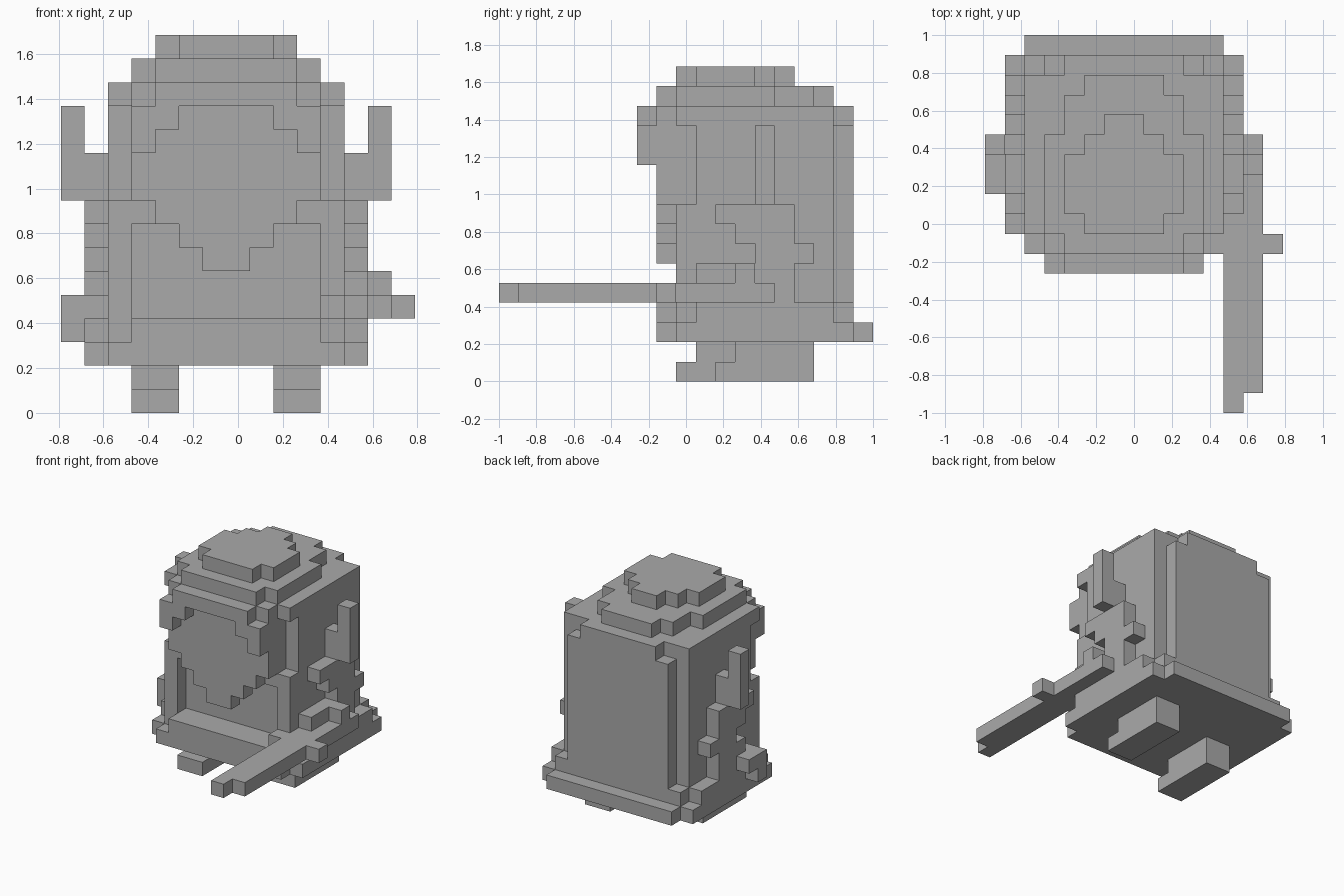
import bpy
import bmesh
from mathutils import Vector

cube = bpy.data.objects.get("Cube")
if cube:
    bpy.data.objects.remove(cube, do_unlink=True)

UNIT = 2 / 19                       # size of one block
ORIGIN = Vector((-7.5, -9.5, 0))    # grid corner, in blocks
MIDDLE = 7                          # symmetry plane of the body, in blocks

grey = bpy.data.materials.new("plain_grey")
grey.use_nodes = True
colour = (0.4, 0.4, 0.4, 1)
grey.diffuse_color = colour
grey.node_tree.nodes["Principled BSDF"].inputs["Base Color"].default_value = colour


def block(x, y, z):
    """All grid cells of a box given by its start and end on each axis."""
    return {(i, j, k) for i in range(*x) for j in range(*y) for k in range(*z)}


def centred(half, y, z):
    """A box that is symmetric about the middle of the body."""
    return block((MIDDLE - half, MIDDLE + half), y, z)


def mirrored(cells):
    return {(2 * MIDDLE - 1 - i, j, k) for i, j, k in cells}


def build(name, *groups):
    """Join groups of cells into one object that keeps only its outer skin."""
    cells = set().union(*groups)
    bm = bmesh.new()
    corners = {}

    def corner(point):
        key = tuple(point)
        if key not in corners:
            corners[key] = bm.verts.new((Vector(key) + ORIGIN) * UNIT)
        return corners[key]

    for cell in sorted(cells):
        for axis in range(3):
            u, v = (axis + 1) % 3, (axis + 2) % 3
            for side in (0, 1):
                beside = list(cell)
                beside[axis] += 2 * side - 1
                if tuple(beside) in cells:
                    continue
                loop = []
                for a, b in ((0, 0), (1, 0), (1, 1), (0, 1)):
                    point = list(cell)
                    point[axis] += side
                    point[u] += a
                    point[v] += b
                    loop.append(corner(point))
                bm.faces.new(loop if side else loop[::-1])
    mesh = bpy.data.meshes.new(name)
    bm.to_mesh(mesh)
    bm.free()
    mesh.materials.append(grey)
    obj = bpy.data.objects.new(name, mesh)
    bpy.context.collection.objects.link(obj)
    return obj


# Feet, one a step ahead of the other
foot = block(x=(3, 5), y=(9, 14), z=(0, 1)) | block(x=(3, 5), y=(10, 14), z=(1, 2))
build("right_foot", foot)
build("left_foot", {(i, j + 2, k) for i, j, k in mirrored(foot)})

# Flared hem of the robe
build("robe_hem",
      centred(half=6, y=(9, 18), z=(2, 3)),
      centred(half=5, y=(8, 19), z=(2, 3)),
      centred(half=6, y=(10, 17), z=(3, 4)),
      centred(half=5, y=(9, 18), z=(3, 4)),
      centred(half=4, y=(8, 9), z=(3, 4)))

# Body with stepped corners
build("body",
      centred(half=5, y=(10, 17), z=(4, 13)),
      centred(half=4, y=(17, 18), z=(4, 13)),
      centred(half=4, y=(9, 10), z=(9, 13)))

# Open coat edges that run up to the collar
coat = block(x=(2, 3), y=(9, 10), z=(4, 9)) | block(x=(3, 7), y=(9, 10), z=(8, 9))
build("coat_front", coat, mirrored(coat))

# Face, and a beard narrowing to a point
build("face_and_beard",
      centred(half=4, y=(8, 9), z=(9, 13)),
      *(centred(half=step, y=(8, 9), z=(5 + step, 6 + step)) for step in (1, 2, 3)))

# Brow arch around the face
brow = block(x=(3, 4), y=(7, 8), z=(11, 13)) | block(x=(4, 5), y=(7, 8), z=(12, 13))
build("brow_arch", brow, mirrored(brow), centred(half=3, y=(7, 8), z=(13, 14)))

# Domed cap in three steps
build("cap",
      centred(half=4, y=(8, 9), z=(13, 14)),
      centred(half=5, y=(9, 17), z=(13, 14)),
      centred(half=3, y=(17, 18), z=(13, 14)),
      centred(half=3, y=(8, 16), z=(14, 15)),
      centred(half=4, y=(9, 14), z=(14, 15)),
      centred(half=2, y=(16, 17), z=(14, 15)),
      centred(half=2, y=(9, 14), z=(15, 16)),
      centred(half=3, y=(10, 13), z=(15, 16)),
      centred(half=1, y=(14, 15), z=(15, 16)))

# Horns
horn = block(x=(12, 14), y=(13, 14), z=(9, 11)) | block(x=(13, 14), y=(13, 14), z=(11, 13))
build("left_horn", horn)
build("right_horn", mirrored(horn))

# Sleeves, bent at the elbow
sleeve = (block(x=(12, 13), y=(11, 15), z=(8, 9))
          | block(x=(12, 13), y=(12, 15), z=(7, 8))
          | block(x=(12, 13), y=(13, 16), z=(6, 7))
          | block(x=(12, 13), y=(12, 15), z=(5, 6))
          | block(x=(12, 13), y=(14, 15), z=(4, 5)))
build("left_arm", sleeve,
      block(x=(12, 13), y=(10, 12), z=(5, 6)),
      block(x=(13, 14), y=(12, 13), z=(5, 6)))
build("right_arm", mirrored(sleeve),
      block(x=(1, 2), y=(11, 14), z=(4, 5)))
build("right_hand",
      block(x=(0, 1), y=(11, 13), z=(4, 5)),
      block(x=(0, 1), y=(11, 12), z=(3, 4)))

# Sword held forward in the left hand
build("sword",
      block(x=(12, 13), y=(0, 14), z=(4, 5)),
      block(x=(13, 14), y=(1, 14), z=(4, 5)),
      block(x=(11, 15), y=(8, 9), z=(4, 5)))
